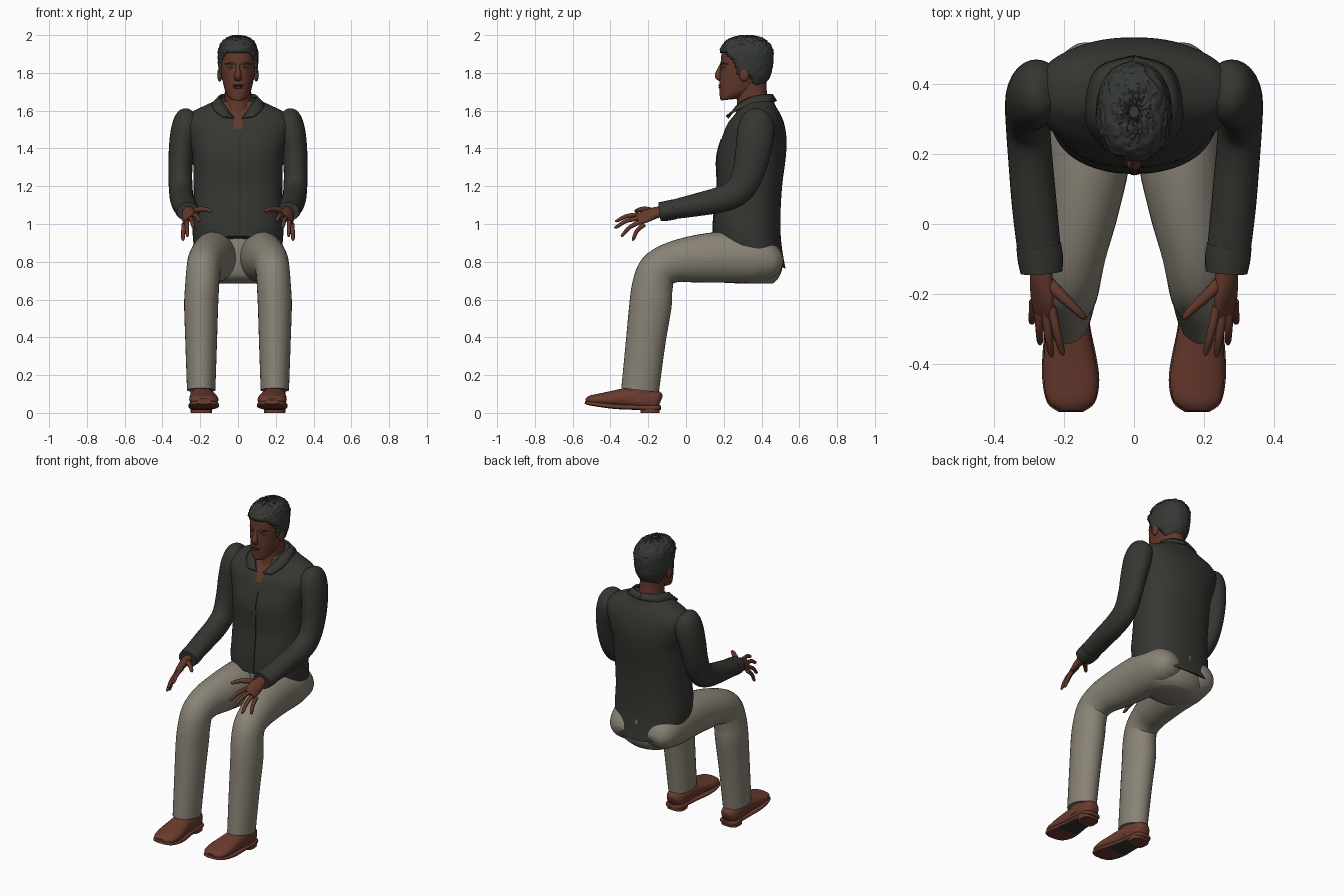
import bpy, bmesh, math, random
from mathutils import Vector

random.seed(4)


def colour(name, r, g, b):
    m = bpy.data.materials.new(name)
    m.diffuse_color = (r, g, b, 1)
    return m


SHIRT = colour("shirt_charcoal", 0.036, 0.037, 0.031)
SEAM = colour("seam_dark", 0.022, 0.023, 0.022)
PANTS = colour("trouser_khaki", 0.25, 0.225, 0.18)
SKIN = colour("skin_brown", 0.125, 0.040, 0.024)
LIP = colour("lip_brown", 0.085, 0.026, 0.018)
HAIR = colour("hair_black", 0.036, 0.040, 0.035)
SHOE = colour("shoe_leather", 0.145, 0.044, 0.028)
SOLE = colour("sole_dark", 0.035, 0.035, 0.032)
EYE = colour("eye_white", 0.32, 0.27, 0.21)


def finish(name, bm, mats, angle=50):
    bmesh.ops.recalc_face_normals(bm, faces=bm.faces)
    me = bpy.data.meshes.new(name)
    bm.to_mesh(me)
    bm.free()
    for m in mats:
        me.materials.append(m)
    me.polygons.foreach_set("use_smooth", [True] * len(me.polygons))
    me.set_sharp_from_angle(angle=math.radians(angle))
    ob = bpy.data.objects.new(name, me)
    bpy.context.collection.objects.link(ob)
    return ob


def smooth(keys, steps):
    """Catmull-Rom interpolation of key tuples."""
    keys = [tuple(k) + (0,) * (6 - len(k)) for k in keys]
    out = []
    for i in range(len(keys) - 1):
        p0, p1, p2 = keys[max(i - 1, 0)], keys[i], keys[i + 1]
        p3 = keys[min(i + 2, len(keys) - 1)]
        for s in range(steps):
            t = s / steps
            out.append([0.5 * (2 * b + (c - a) * t + (2 * a - 5 * b + 4 * c - d) * t * t
                               + (3 * b - a - 3 * c + d) * t ** 3)
                        for a, b, c, d in zip(p0, p1, p2, p3)])
    out.append(list(keys[-1]))
    return out


def loft_bm(keys, n=24, steps=4, side=1, level=False, power=2.0):
    """Rings (x, y, z, half width, half depth, roll or slope) joined to a skin.
    level: horizontal rings, otherwise rings square to the path."""
    rows = smooth(keys, steps)
    pts = [Vector(r[:3]) for r in rows]
    bm = bmesh.new()
    rings = []
    for i, (x, y, z, a, b, e) in enumerate(rows):
        if level:
            u, v = Vector((1, 0, 0)), Vector((0, 1, e))
        else:
            t = (pts[min(i + 1, len(pts) - 1)] - pts[max(i - 1, 0)]).normalized()
            u0 = Vector((1, 0, 0))
            u0 = (u0 - t * u0.dot(t)).normalized()
            v0 = t.cross(u0)
            u = u0 * math.cos(e) + v0 * math.sin(e)
            v = t.cross(u)
        ring = []
        for k in range(n):
            w = 2 * math.pi * k / n
            c, s = math.cos(w), math.sin(w)
            p = pts[i] + u * a * math.copysign(abs(c) ** (2 / power), c) \
                + v * b * math.copysign(abs(s) ** (2 / power), s)
            ring.append(bm.verts.new((p.x * side, p.y, p.z)))
        rings.append(ring)
    for r, q in zip(rings, rings[1:]):
        for k in range(n):
            bm.faces.new((r[k], r[(k + 1) % n], q[(k + 1) % n], q[k]))
    bm.faces.new(rings[0])
    bm.faces.new(rings[-1])
    bmesh.ops.recalc_face_normals(bm, faces=bm.faces)
    return bm


def loft(name, keys, mat, **kw):
    return finish(name, loft_bm(keys, **kw), [mat])


def ball(name, loc, size, mat):
    bm = bmesh.new()
    bmesh.ops.create_uvsphere(bm, u_segments=16, v_segments=10, radius=1)
    for v in bm.verts:
        v.co = Vector(loc) + Vector(c * s for c, s in zip(v.co, size))
    return finish(name, bm, [mat])


# shirt body, with a skin-coloured open neck
torso = [(0, .335, .85, .23, .192, -.45), (0, .325, .95, .24, .18, -.3),
         (0, .325, 1.05, .235, .175, -.1), (0, .337, 1.2, .235, .172),
         (0, .345, 1.35, .24, .183), (0, .36, 1.45, .265, .172),
         (0, .37, 1.53, .285, .15), (0, .38, 1.585, .255, .118),
         (0, .38, 1.625, .18, .095), (0, .37, 1.66, .1, .085, .15)]
bm = loft_bm(torso, n=112, steps=8, level=True, power=2.3)
for f in bm.faces:
    c = f.calc_center_median()
    if c.y < .3 and c.z > 1.5 and abs(c.x) < .012 + (c.z - 1.5) * .4:
        f.material_index = 1
finish("shirt_body", bm, [SHIRT, SKIN])
placket = [(0, y - b, z - (s[0] if s else 0) * b, .011, .004)
           for _, y, z, a, b, *s in torso[:6]]
loft("button_placket", placket, SHIRT, n=8)
loft("placket_seam", [(x + .012, y, z, .002, .004) for x, y, z, *_ in placket], SEAM, n=6)

# collar flaps folded over the neck band
top = [(0, .455, 1.685), (.075, .425, 1.685), (.098, .35, 1.672), (.075, .28, 1.635), (.022, .222, 1.56)]
low = [(0, .478, 1.65), (.1, .445, 1.648), (.135, .36, 1.638), (.13, .275, 1.607), (.085, .213, 1.57)]
for side in (1, -1):
    bm = bmesh.new()
    edge = [[bm.verts.new((p[0] * side, p[1], p[2])) for p in smooth(line, 4)] for line in (top, low)]
    for i in range(len(edge[0]) - 1):
        bm.faces.new((edge[0][i], edge[0][i + 1], edge[1][i + 1], edge[1][i]))
    ob = finish("collar", bm, [SHIRT])
    mod = ob.modifiers.new("thickness", "SOLIDIFY")
    mod.thickness, mod.offset = .01, 0

# hips
loft("trouser_seat", [(0, .36, .685, .13, .1), (0, .345, .715, .19, .145), (0, .345, .77, .215, .165),
                      (0, .34, .86, .22, .17), (0, .335, .94, .2, .16)], PANTS, n=32, level=True)

for side in (1, -1):
    # sleeve and cuff
    loft("sleeve", [(.245, .385, 1.592, .03, .04), (.262, .38, 1.565, .065, .08), (.28, .372, 1.5, .074, .098),
                    (.298, .358, 1.4, .068, .095), (.305, .332, 1.28, .063, .085), (.303, .285, 1.185, .063, .076),
                    (.297, .2, 1.135, .063, .07), (.284, .05, 1.1, .064, .06), (.27, -.08, 1.075, .062, .05)],
         SHIRT, side=side, n=28, steps=5)
    loft("cuff", [(.272, -.06, 1.078, .064, .053), (.267, -.1, 1.07, .065, .053), (.264, -.138, 1.065, .06, .05)],
         SHIRT, side=side)
    # palm, fingers and thumb
    loft("palm", [(.266, -.11, 1.07, .03, .028, -.5), (.264, -.165, 1.058, .037, .026, -.7),
                  (.262, -.215, 1.04, .043, .02, -.8), (.262, -.255, 1.022, .036, .012, -.8)],
         SKIN, side=side, n=20)
    for base, tip in (((.236, -.235, 1.05), (.203, -.375, 1.015)), ((.254, -.24, 1.032), (.235, -.38, .98)),
                      ((.272, -.235, 1.014), (.268, -.345, .935)), ((.286, -.22, .998), (.292, -.285, .913))):
        p, q = Vector(base), Vector(tip)
        mid = (p + q) / 2 + Vector((0, -.006, .01))
        loft("finger", [(*p, .013, .013), (*mid, .0115, .0115), (*p.lerp(q, .9), .009, .009), (*q, .003, .003)],
             SKIN, side=side, n=10)
    loft("thumb", [(.25, -.16, 1.06, .018, .018), (.212, -.2, 1.075, .017, .016), (.175, -.235, 1.078, .013, .013),
                   (.148, -.262, 1.07, .01, .01), (.139, -.272, 1.067, .003, .003)], SKIN, side=side, n=10)
    # trouser leg
    loft("trouser_leg", [(.12, .505, .775, .05, .04), (.122, .46, .79, .095, .09), (.125, .36, .818, .118, .13),
                         (.13, .2, .824, .12, .135), (.15, .05, .815, .108, .125), (.172, -.07, .797, .096, .108),
                         (.184, -.15, .752, .09, .104), (.19, -.178, .67, .09, .108), (.195, -.188, .57, .09, .112),
                         (.195, -.213, .38, .084, .105), (.195, -.243, .12, .075, .1)],
         PANTS, side=side, n=32, steps=5)
    # shoe upper, ankle opening, sole and heel
    loft("shoe_upper", [(.195, -.135, .06, .025, .03), (.195, -.155, .066, .05, .052), (.193, -.22, .075, .06, .06),
                        (.19, -.3, .08, .064, .055), (.185, -.38, .075, .073, .044), (.18, -.45, .07, .077, .034),
                        (.18, -.505, .066, .066, .026), (.18, -.53, .062, .035, .014)],
         SHOE, side=side, n=24, power=2.3)
    loft("shoe_ankle", [(.193, -.25, .06, .062, .1), (.194, -.245, .105, .058, .09), (.195, -.24, .145, .055, .08)],
         SHOE, side=side, level=True)
    bm = loft_bm([(.195, -.133, .028, .03, .012), (.195, -.15, .028, .055, .013), (.193, -.22, .028, .06, .013),
                  (.19, -.3, .03, .066, .013), (.185, -.38, .034, .077, .013), (.18, -.45, .042, .081, .012),
                  (.18, -.51, .051, .068, .011), (.18, -.535, .056, .036, .008)], side=side, n=24, power=4)
    for f in bm.faces:
        if f.normal.z < -.5 and -.38 < f.calc_center_median().y < -.24:
            f.material_index = 1
    finish("shoe_sole", bm, [SHOE, SOLE])
    loft("shoe_heel", [(.194, -.19, 0, .056, .05), (.194, -.19, .03, .058, .052)],
         SHOE, side=side, level=True, steps=1, power=3)

# neck and head
loft("neck", [(0, .36, 1.56, .085, .1), (0, .355, 1.64, .074, .085), (0, .345, 1.7, .07, .083),
              (0, .34, 1.77, .07, .085)], SKIN, level=True)
skull = [(0, .245, 1.66, .028, .04, .1), (0, .258, 1.672, .048, .072, .25), (0, .282, 1.70, .066, .103, .25),
         (0, .298, 1.75, .08, .121, .1), (0, .31, 1.80, .089, .13), (0, .317, 1.86, .095, .133),
         (0, .32, 1.92, .092, .128), (0, .32, 1.96, .073, .1), (0, .32, 1.98, .04, .057), (0, .32, 1.985, .012, .016)]
finish("head", loft_bm(skull, n=48, steps=5, level=True, power=2.15), [SKIN])


def hairline(y):
    line = [(.1, 1.905), (.215, 1.9), (.255, 1.86), (.275, 1.785), (.305, 1.8), (.345, 1.775), (.37, 1.705), (.6, 1.7)]
    for (a, p), (b, q) in zip(line, line[1:]):
        if y <= b:
            return p + (q - p) * (y - a) / (b - a)
    return 1.7


# short curly hair cap
bm = loft_bm(skull, n=64, steps=7, level=True, power=2.15)
low_faces = [f for f in bm.faces if f.calc_center_median().z < hairline(f.calc_center_median().y)]
bmesh.ops.delete(bm, geom=low_faces, context="FACES")
bm.normal_update()
for v, nrm in [(v, v.normal.copy()) for v in bm.verts]:
    rough = .005 if v.co.z > 1.9 else .002
    v.co += nrm * ((.004 if v.is_boundary else .012) + random.uniform(-rough, rough))
cap = finish("hair", bm, [HAIR])
cap.modifiers.new("thickness", "SOLIDIFY").thickness = .012

# face details
loft("nose", [(0, .192, 1.85, .009, .01), (0, .178, 1.815, .012, .014), (0, .17, 1.785, .019, .018),
              (0, .178, 1.768, .02, .012), (0, .188, 1.76, .01, .006)], SKIN, n=14)
ball("upper_lip", (0, .182, 1.734), (.029, .011, .006), LIP)
ball("lower_lip", (0, .183, 1.722), (.025, .011, .007), LIP)
ball("chin", (0, .197, 1.685), (.032, .018, .022), SKIN)
for s in (1, -1):
    ball("eye", (s * .037, .199, 1.825), (.015, .008, .006), EYE)
    ball("iris", (s * .037, .1935, 1.825), (.006, .004, .0055), HAIR)
    loft("eyelid", [(.02, .192, 1.829, .003, .004), (.037, .191, 1.833, .003, .005), (.056, .205, 1.828, .003, .004)],
         LIP, side=s, n=8)
    loft("eyebrow", [(.014, .185, 1.843, .005, .004), (.04, .193, 1.851, .006, .005), (.069, .222, 1.846, .003, .003)],
         HAIR, side=s, n=8)
    ball("ear", (s * .097, .308, 1.79), (.013, .027, .036), SKIN)
